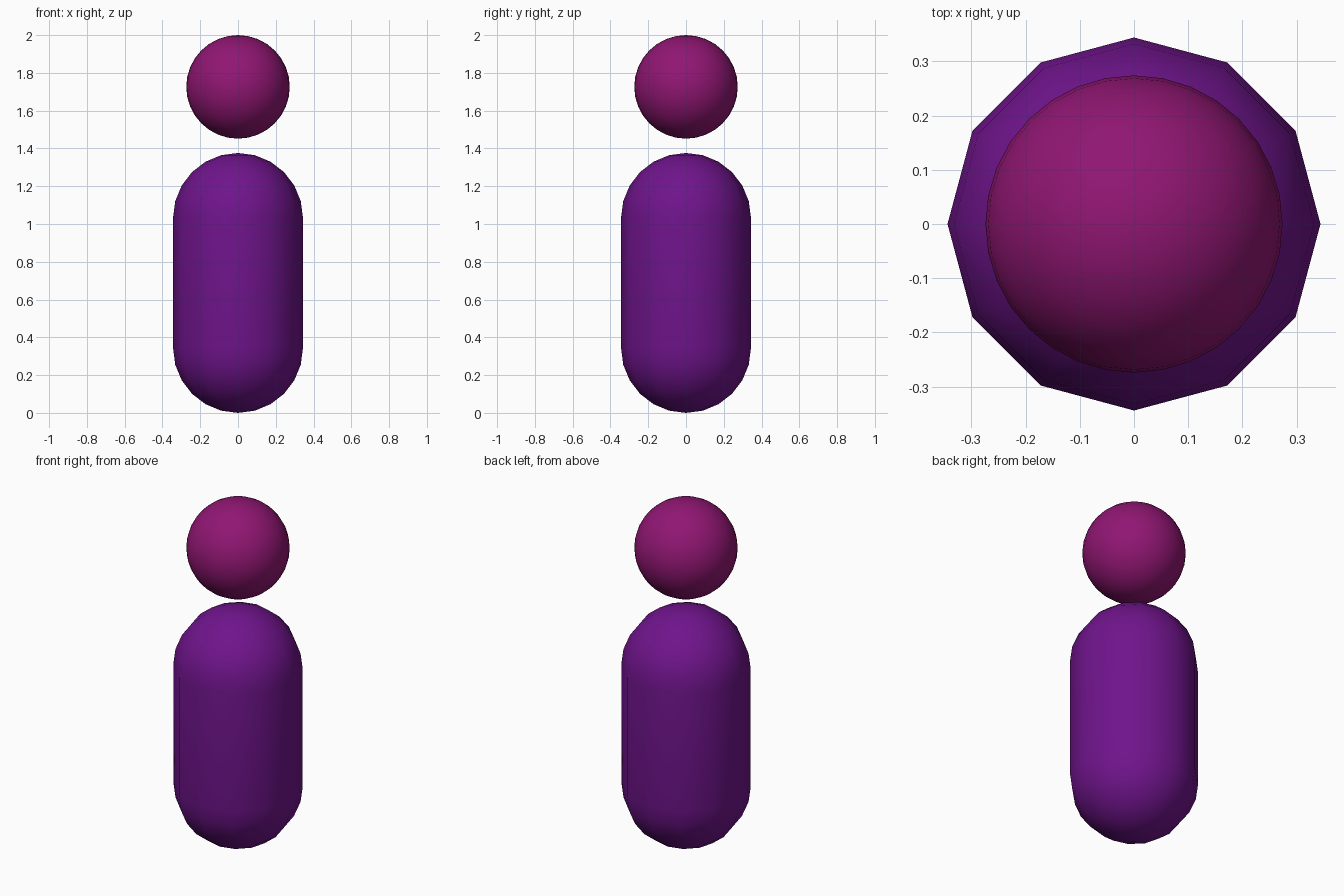
import bpy, bmesh
from math import sin, cos, pi

if "Cube" in bpy.data.objects:
    bpy.data.objects.remove(bpy.data.objects["Cube"])

R = 0.344          # body radius
HEIGHT = 1.376     # body height
RINGS = 6          # steps per rounded end
SIDES = 12


def paint(obj, name, rgb):
    mat = bpy.data.materials.new(name)
    mat.diffuse_color = (*rgb, 1.0)
    mat.use_nodes = True
    mat.node_tree.nodes["Principled BSDF"].inputs["Base Color"].default_value = mat.diffuse_color
    obj.data.materials.append(mat)


# Body: 12-sided capsule, a half profile spun round z
bm = bmesh.new()
angles = [pi / 2 * i / RINGS for i in range(RINGS + 1)]
profile = [(R * sin(a), R - R * cos(a)) for a in angles]
profile += [(r, HEIGHT - z) for r, z in reversed(profile)]
verts = [bm.verts.new((r, 0, z)) for r, z in profile]
edges = [bm.edges.new(pair) for pair in zip(verts, verts[1:])]
bmesh.ops.spin(bm, geom=verts + edges, cent=(0, 0, 0), axis=(0, 0, 1),
               angle=2 * pi, steps=SIDES)
bmesh.ops.remove_doubles(bm, verts=bm.verts, dist=1e-4)
bmesh.ops.recalc_face_normals(bm, faces=bm.faces)
mesh = bpy.data.meshes.new("body")
bm.to_mesh(mesh)
bm.free()
mesh.shade_smooth()
body = bpy.data.objects.new("body", mesh)
bpy.context.collection.objects.link(body)
paint(body, "purple", (0.16, 0.007, 0.26))

# Head: smooth ball floating above the body
bpy.ops.mesh.primitive_uv_sphere_add(segments=32, ring_count=16, radius=0.274,
                                     location=(0, 0, 1.726))
head = bpy.context.object
head.name = "head"
head.data.shade_smooth()
paint(head, "magenta", (0.28, 0.008, 0.17))
